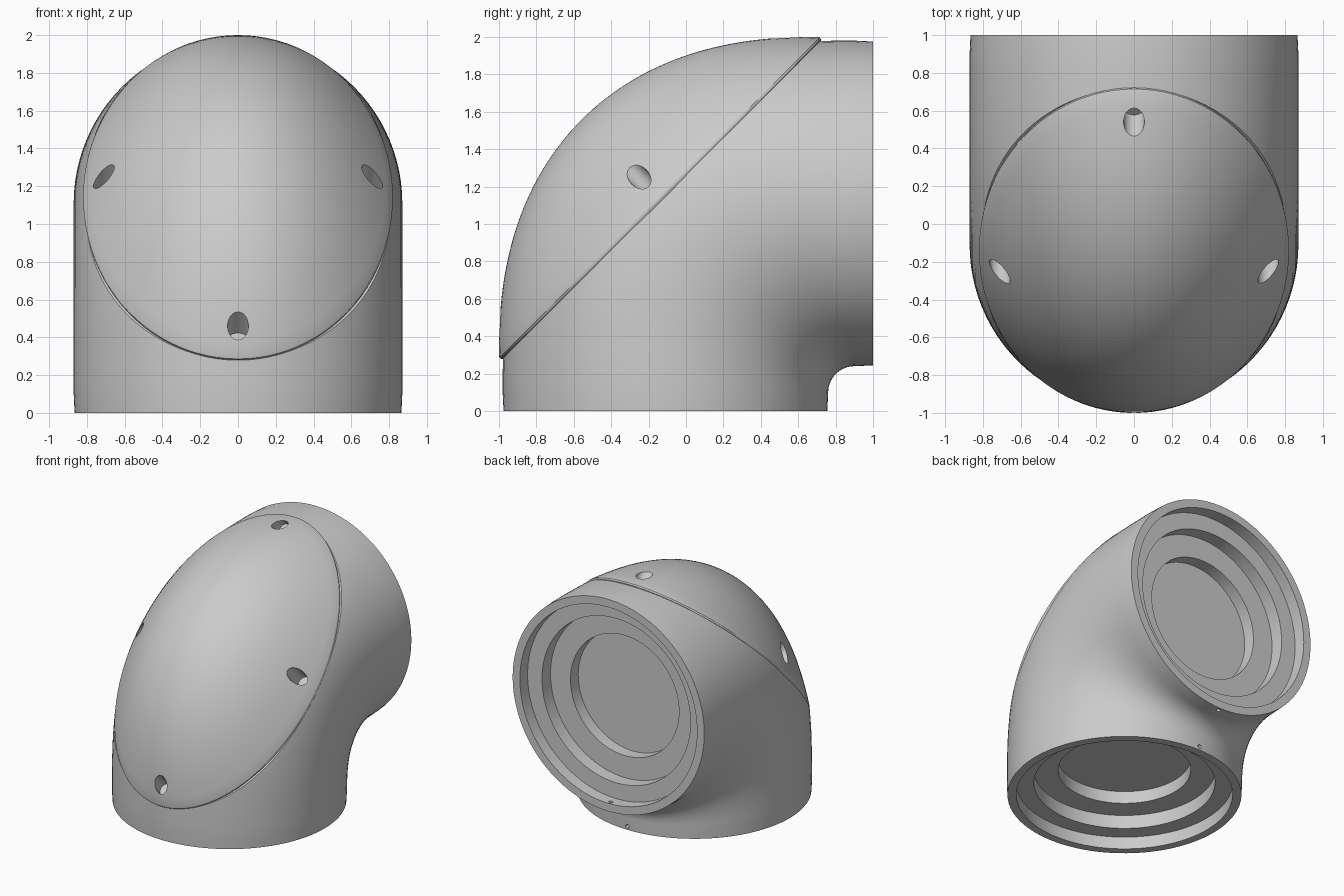
import bpy, bmesh, math
from mathutils import Vector, Matrix

if "Cube" in bpy.data.objects:
    bpy.data.objects.remove(bpy.data.objects["Cube"])

grey = bpy.data.materials.new("light grey")
grey.use_nodes = True
grey.diffuse_color = (0.6, 0.6, 0.6, 1)
grey.node_tree.nodes["Principled BSDF"].inputs["Base Color"].default_value = (0.6, 0.6, 0.6, 1)

SEGMENTS = 96
RADIUS = 0.87
BEND_CENTRE = Vector((0, 0.9, 0.1))
BEND_RADIUS = 1.01
X = Vector((1, 0, 0))
# Frame of the slanted cover: centre, long direction and outward normal
COVER_CENTRE = Vector((0, -0.13, 1.13))
ALONG = Vector((0, 1, 1)).normalized()
OUT = Vector((0, -1, 1)).normalized()


def skin(rings):
    """Closed skin through a list of rings of points."""
    bm = bmesh.new()
    loops = [[bm.verts.new(p) for p in ring] for ring in rings]
    for a, b in zip(loops, loops[1:]):
        for i in range(SEGMENTS):
            j = (i + 1) % SEGMENTS
            bm.faces.new((a[i], a[j], b[j], b[i]))
    bm.faces.new(loops[0])
    bm.faces.new(loops[-1])
    bmesh.ops.recalc_face_normals(bm, faces=bm.faces)
    return bm


def make_object(name, bm):
    bmesh.ops.recalc_face_normals(bm, faces=bm.faces)
    mesh = bpy.data.meshes.new(name)
    bm.to_mesh(mesh)
    bm.free()
    mesh.materials.append(grey)
    ob = bpy.data.objects.new(name, mesh)
    bpy.context.collection.objects.link(ob)
    return ob


def drill(ob, holes, radius):
    """Cut round holes, each given by its two end points."""
    bm = bmesh.new()
    for start, end in holes:
        axis = end - start
        turn = axis.to_track_quat('Z', 'Y').to_matrix().to_4x4()
        bmesh.ops.create_cone(bm, cap_ends=True, segments=32, radius1=radius,
                              radius2=radius, depth=axis.length,
                              matrix=Matrix.Translation((start + end) / 2) @ turn)
    cutter = make_object("hole_cutter", bm)
    cutter.hide_render = True
    mod = ob.modifiers.new("holes", 'BOOLEAN')
    mod.operation = 'DIFFERENCE'
    mod.object = cutter
    select(ob)
    bpy.ops.object.modifier_apply(modifier=mod.name)
    bpy.data.objects.remove(cutter)


def select(ob):
    bpy.ops.object.select_all(action='DESELECT')
    ob.select_set(True)
    bpy.context.view_layer.objects.active = ob


def finish(ob):
    select(ob)
    bpy.ops.object.shade_smooth_by_angle(angle=math.radians(32))


def pipe_ring(angle, shift, radial, width, grow=0.0):
    """Pipe section at a bend angle, moved along the pipe by shift."""
    u = Vector((0, -math.cos(angle), math.sin(angle)))
    t = Vector((0, math.sin(angle), math.cos(angle)))
    mid = BEND_CENTRE + u * (BEND_RADIUS + grow) + t * shift
    ring = []
    for i in range(SEGMENTS):
        a = math.tau * i / SEGMENTS
        ring.append(mid + u * (radial + grow) * math.cos(a) + X * width * math.sin(a))
    return ring


# Elbow body: stepped sockets at both ends, joined by a tight bend
socket = [(0.49, 0.31), (0.49, 0.21), (0.67, 0.21), (0.67, 0.1),
          (0.80, 0.1), (0.80, 0), (0.865, 0)]
rings = [pipe_ring(0, depth - 0.1, r, r) for r, depth in socket]
STEPS = 32
for k in range(STEPS + 1):
    angle = math.pi / 2 * k / STEPS
    rings.append(pipe_ring(angle, 0, RADIUS, RADIUS, 0.1 * math.sin(2 * angle) ** 2))
rings += [pipe_ring(math.pi / 2, 0.1 - depth, r, r) for r, depth in reversed(socket)]
bm = skin(rings)

# Slice off the outer corner where the cover sits
cut = bmesh.ops.bisect_plane(bm, geom=bm.verts[:] + bm.edges[:] + bm.faces[:],
                             plane_co=COVER_CENTRE, plane_no=OUT, clear_outer=True)
edges = [e for e in cut["geom_cut"] if isinstance(e, bmesh.types.BMEdge)]
bmesh.ops.holes_fill(bm, edges=edges, sides=0)
body = make_object("elbow_body", bm)

# Small vent holes through the inner side of each socket lip
drill(body, [(Vector((0, 0.66, 0.03)), Vector((0, 0.82, 0.03))),
             (Vector((0, 0.97, 0.18)), Vector((0, 0.97, 0.34)))], 0.016)
finish(body)

# Domed cover: rounded rim, then a full curve up to the crown
profile = [(1.17, -0.012), (1.195, -0.008), (1.208, 0.004), (1.21, 0.016)]
POWER = 2 / 2.3
DOME_STEPS = 28
for k in range(DOME_STEPS):
    t = math.pi / 4 * k / DOME_STEPS
    y = 0.7 - 1.7 * math.cos(t) ** POWER
    z = 0.3 + 1.7 * math.sin(t) ** POWER
    p = Vector((0, y, z)) - COVER_CENTRE
    profile.append((-p.dot(ALONG), p.dot(OUT)))
NARROW = 0.82 / 1.21
rings = []
for s, h in profile:
    rings.append([COVER_CENTRE + OUT * h + ALONG * s * math.cos(a) + X * s * NARROW * math.sin(a)
                  for a in (math.tau * i / SEGMENTS for i in range(SEGMENTS))])
cover = make_object("domed_cover", skin(rings))

# Four screw holes bored square to the cover
spots = [X * 0.71, X * -0.71, ALONG * 1.085, ALONG * -1.085]
drill(cover, [(COVER_CENTRE + p + OUT * 0.03, COVER_CENTRE + p + OUT * 0.6) for p in spots], 0.055)
finish(cover)
